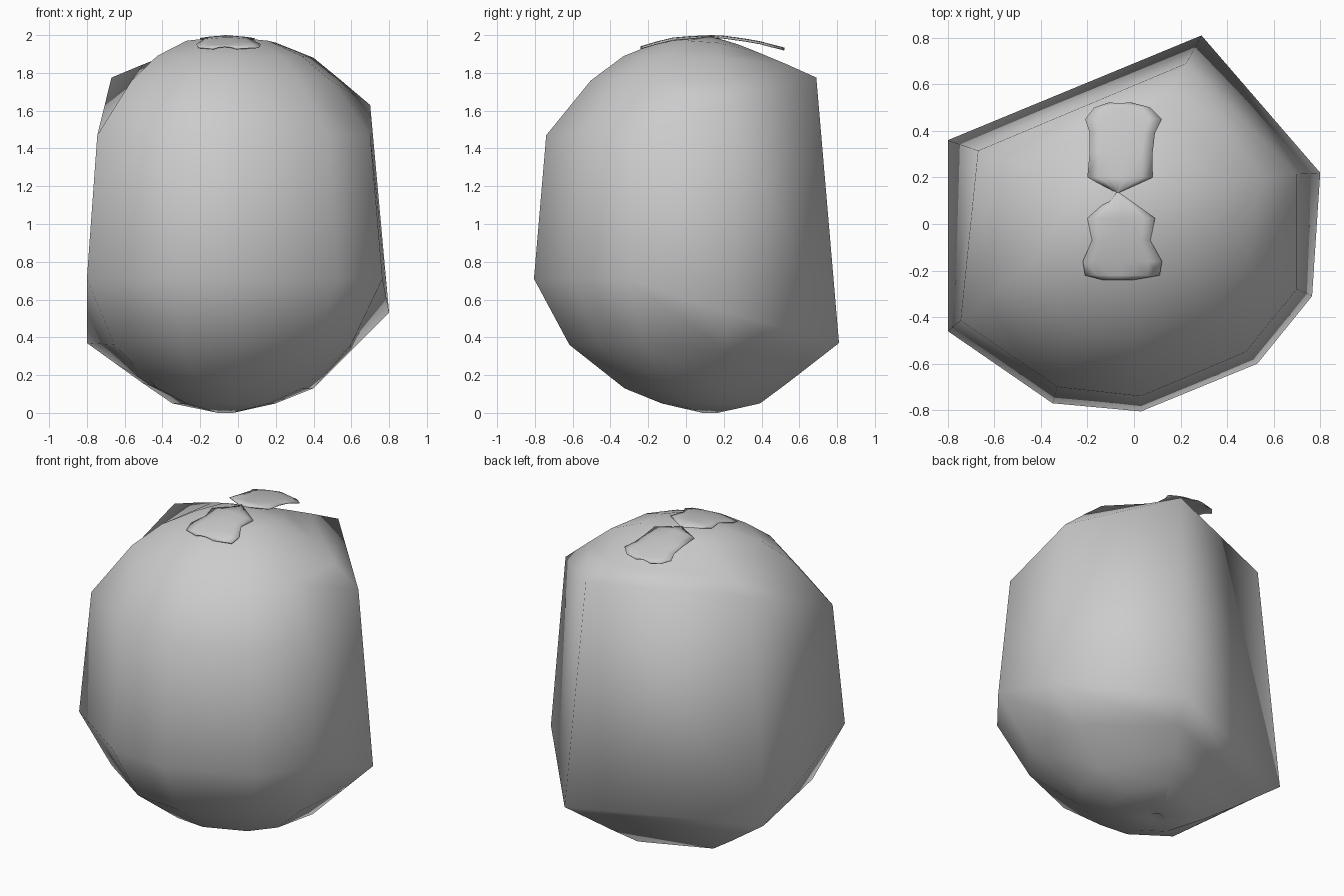
import bpy, bmesh

if "Cube" in bpy.data.objects:
    bpy.data.objects.remove(bpy.data.objects["Cube"])

POLE = (-0.07, 0.135)


def finish(name, bm, smooth=True):
    mesh = bpy.data.meshes.new(name)
    bmesh.ops.recalc_face_normals(bm, faces=bm.faces)
    bm.to_mesh(mesh)
    bm.free()
    for p in mesh.polygons:
        p.use_smooth = smooth
    ob = bpy.data.objects.new(name, mesh)
    bpy.context.collection.objects.link(ob)
    return ob


# Rib profiles: (share of the rib's radius, height), upper half then lower half
FRONT = ([(.30, 1.97), (.53, 1.89), (.73, 1.76), (1, 1.47)],
         [(1, .71), (.80, .36), (.49, .13), (.28, .05)])
BACK = ([(.26, 1.95), (.44, 1.91), (.72, 1.845), (1, 1.775)],
        [(1, .37), (.80, .265), (.60, .16), (.38, .05)])
SIDE = ([(.35, 1.96), (.61, 1.88), (.80, 1.76), (1, 1.63)],
        [(1, .53), (.77, .33), (.54, .13), (.31, .05)])

# Eight ribs: shoulder corner, hip corner, profile
RIBS = [((.225, .69), (.29, .81), BACK), ((-.67, .315), (-.80, .36), BACK),
        ((-.745, -.415), (-.80, -.46), FRONT), ((-.33, -.70), (-.35, -.77), FRONT),
        ((.03, -.74), (.03, -.805), FRONT), ((.48, -.55), (.53, -.60), FRONT),
        ((.70, -.28), (.765, -.31), FRONT), ((.70, .215), (.80, .22), SIDE)]

# Fruit body: ribs skinned between a top pole and a small bottom dimple
bm = bmesh.new()
columns = []
for shoulder, hip, (upper, lower) in RIBS:
    col = []
    for corner, part in ((shoulder, upper), (hip, lower + [(.05, 0.0)])):
        for f, z in part:
            col.append(bm.verts.new([p + (c - p) * f for p, c in zip(POLE, corner)] + [z]))
    columns.append(col)
top = bm.verts.new((*POLE, 1.993))
bottom = bm.verts.new((*POLE, 0.03))
for a, b in zip(columns, columns[1:] + columns[:1]):
    bm.faces.new((top, a[0], b[0]))
    bm.faces.new((bottom, b[-1], a[-1]))
    for i in range(len(a) - 1):
        bm.faces.new((a[i], a[i + 1], b[i + 1], b[i]))
finish("fruit_body", bm)


# Calyx leaves: rows of (y, left x, right x, middle height), thin arched strips
def leaf(name, rows, n=6):
    bm = bmesh.new()
    grid = []
    for y, x0, x1, z in rows:
        row = []
        for i in range(n + 1):
            t = i / n
            s = 2 * t - 1
            row.append(bm.verts.new((x0 + (x1 - x0) * t, y, z - .012 * s * s)))
        grid.append(row)
    for a, b in zip(grid, grid[1:]):
        for i in range(n):
            bm.faces.new((a[i], a[i + 1], b[i + 1], b[i]))
    ob = finish(name, bm)
    mod = ob.modifiers.new("thickness", 'SOLIDIFY')
    mod.thickness = .004
    mod.offset = 0


leaf("back_leaf", [(.135, -.075, -.065, 1.998), (.20, -.20, .08, 1.995),
                   (.31, -.19, .08, 1.98), (.39, -.19, .09, 1.966),
                   (.45, -.21, .12, 1.95), (.50, -.17, .07, 1.938),
                   (.52, -.11, -.01, 1.932)])
leaf("front_leaf", [(.135, -.075, -.065, 1.998), (.025, -.20, .09, 1.993),
                    (-.07, -.18, .07, 1.985), (-.16, -.22, .12, 1.963),
                    (-.22, -.21, .11, 1.945), (-.24, -.13, -.01, 1.938)])
